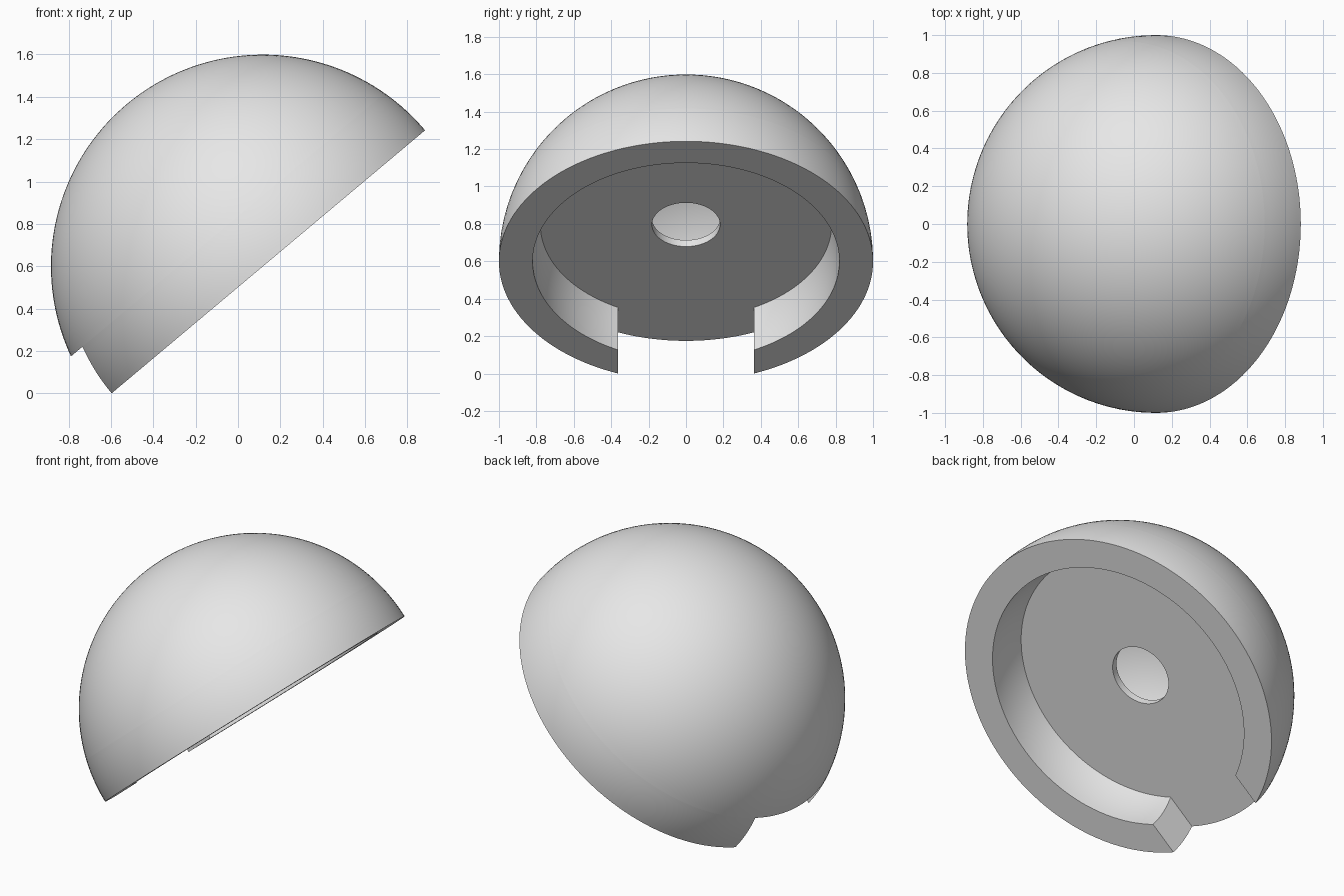
import bpy
import bmesh
from math import asin, cos, pi, radians, sin, sqrt
from mathutils import Matrix

OUTER, INNER = 1.0, 0.82      # shell radii
FLOOR, PLATE = 0.257, 0.045   # recess depth and plate thickness
HOLE = 0.182
SLOT = 0.363                  # half width of the rim gap
POSE = Matrix.Translation((0.117, 0, 0.599)) @ Matrix.Rotation(radians(-40), 4, 'Y')

old = bpy.data.objects.get("Cube")
if old:
    bpy.data.objects.remove(old, do_unlink=True)

grey = bpy.data.materials.new("light grey")
grey.use_nodes = True
grey.diffuse_color = (0.8, 0.8, 0.8, 1)
grey.node_tree.nodes["Principled BSDF"].inputs["Base Color"].default_value = grey.diffuse_color


def arc(radius, low, high, steps):
    """Profile points on a sphere between two heights."""
    a, b = asin(low / radius), asin(high / radius)
    angles = [a + (b - a) * i / steps for i in range(steps + 1)]
    return [(radius * cos(t), radius * sin(t)) for t in angles]


def lathe(name, profile, closed, steps=128):
    """Revolve a profile of (radius, height) points around local z."""
    bm = bmesh.new()
    verts = [bm.verts.new((r, 0, z)) for r, z in profile]
    pairs = list(zip(verts, verts[1:]))
    if closed:
        pairs.append((verts[-1], verts[0]))
    edges = [bm.edges.new(p) for p in pairs]
    bmesh.ops.spin(bm, geom=verts + edges, cent=(0, 0, 0), axis=(0, 0, 1),
                   angle=2 * pi, steps=steps, use_duplicate=False)
    bmesh.ops.remove_doubles(bm, verts=bm.verts, dist=1e-5)
    bmesh.ops.recalc_face_normals(bm, faces=bm.faces)
    mesh = bpy.data.meshes.new(name)
    bm.to_mesh(mesh)
    bm.free()
    mesh.materials.append(grey)
    obj = bpy.data.objects.new(name, mesh)
    bpy.context.collection.objects.link(obj)
    return obj


def select(obj):
    bpy.ops.object.select_all(action='DESELECT')
    obj.select_set(True)
    bpy.context.view_layer.objects.active = obj


# Hollow dome closed by a thin plate with a round centre hole
top = FLOOR + PLATE
dome = lathe("dome", arc(OUTER, OUTER, FLOOR, 40)
             + [(HOLE, FLOOR), (HOLE, top)]
             + arc(INNER, top, INNER, 32), False)

# Rim ring standing below the plate
rim = lathe("rim_ring", arc(OUTER, 0, FLOOR, 8) + arc(INNER, FLOOR, 0, 8), True)

# Gap cut through the rim on its lowest side
bpy.ops.mesh.primitive_cube_add(size=1, location=(-0.9, 0, FLOOR / 2))
cutter = bpy.context.object
cutter.name = "gap_cutter"
cutter.scale = (1, 2 * SLOT, 1)
cutter.hide_render = True
gap = rim.modifiers.new("gap", 'BOOLEAN')
gap.operation = 'DIFFERENCE'
gap.solver = 'EXACT'
gap.object = cutter
bpy.context.view_layer.update()
select(rim)
bpy.ops.object.modifier_apply(modifier=gap.name)
bpy.data.objects.remove(cutter, do_unlink=True)

# Smooth the curved surfaces and tilt the whole model
for part in (dome, rim):
    select(part)
    bpy.ops.object.shade_smooth_by_angle(angle=radians(30))
    part.matrix_world = POSE
